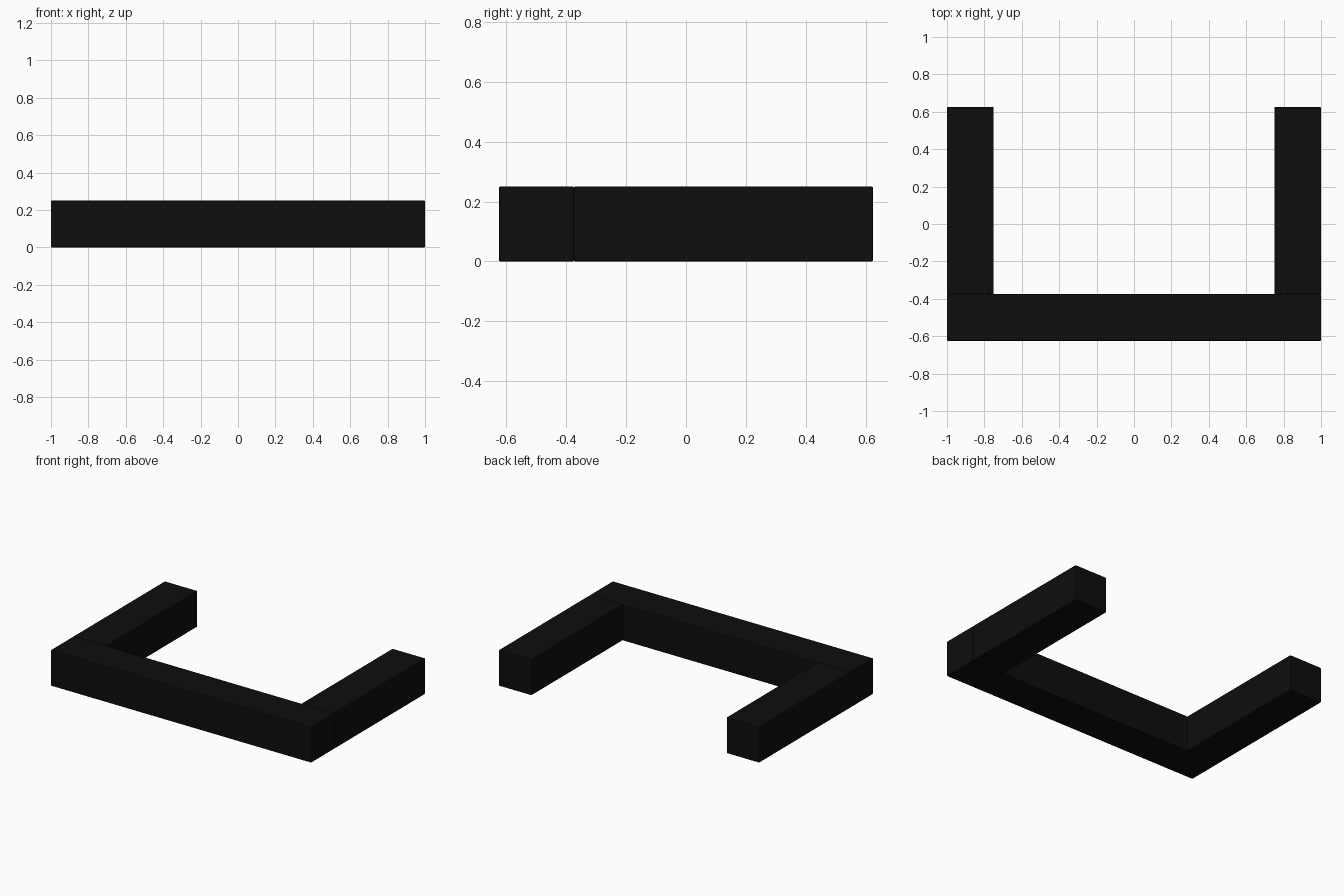
import bpy

if "Cube" in bpy.data.objects:
    bpy.data.objects.remove(bpy.data.objects["Cube"])

# Near-black material
black = bpy.data.materials.new("black")
black.diffuse_color = (0.004, 0.004, 0.004, 1.0)
black.use_nodes = True
black.node_tree.nodes["Principled BSDF"].inputs["Base Color"].default_value = black.diffuse_color


def bar(name, size, centre):
    bpy.ops.mesh.primitive_cube_add(size=1, location=centre)
    ob = bpy.context.object
    ob.name = name
    ob.scale = size
    bpy.ops.object.transform_apply(location=False, rotation=False, scale=True)
    ob.data.materials.append(black)
    # Tiny softened edges, leaving a fine groove at the joints
    bevel = ob.modifiers.new("edge_bevel", 'BEVEL')
    bevel.width = 0.004
    bevel.segments = 2
    return ob


W = 0.25  # square section of every bar

# Long front bar
bar("front_bar", (2.0, W, W), (0, -0.5, W / 2))

# Two side arms reaching back from its ends
for side, name in ((-1, "left_arm"), (1, "right_arm")):
    bar(name, (W, 1.0, W), (side * 0.875, 0.125, W / 2))
